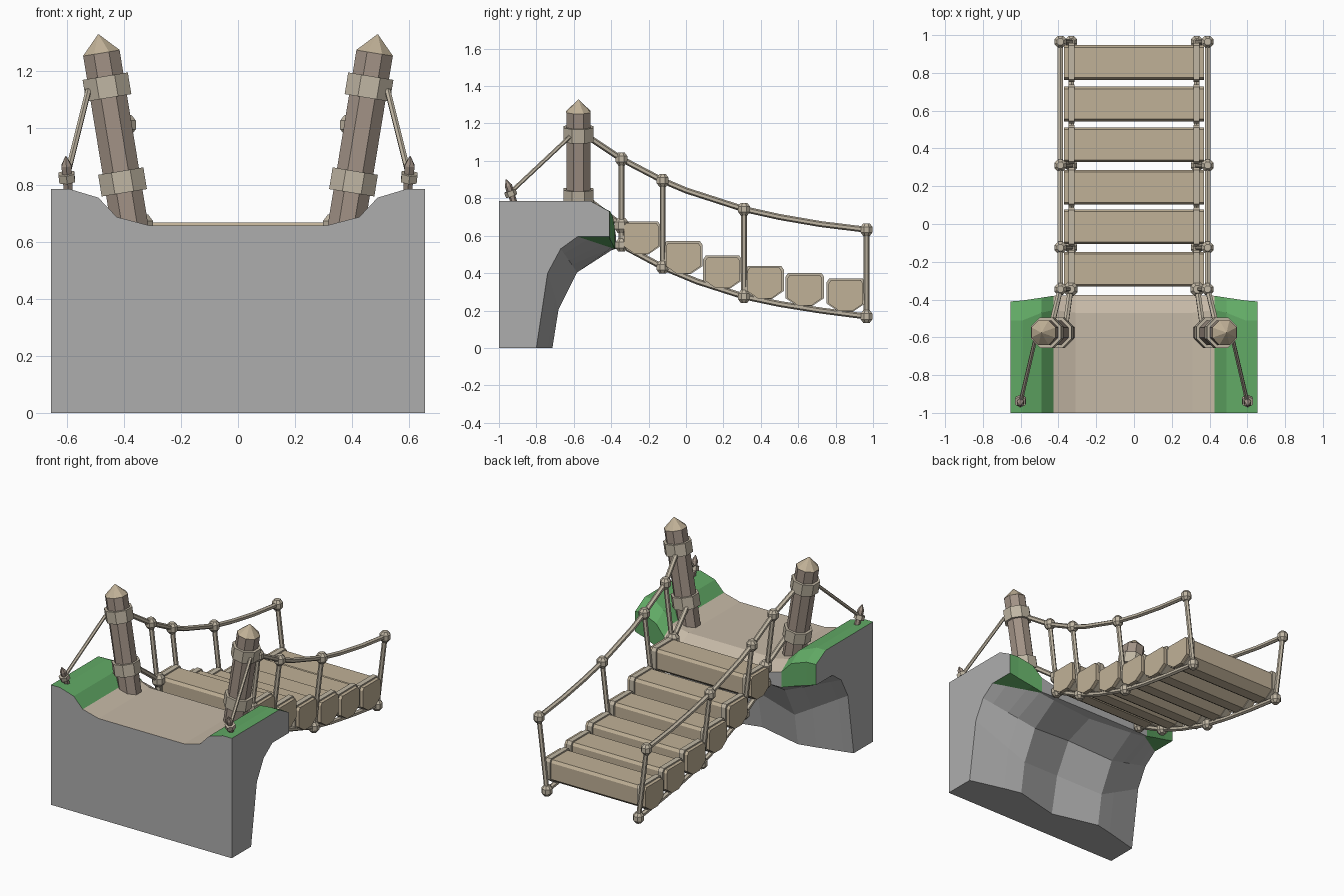
import bpy, math
from mathutils import Vector

if "Cube" in bpy.data.objects:
    bpy.data.objects.remove(bpy.data.objects["Cube"])


def material(name, r, g, b):
    m = bpy.data.materials.new(name)
    m.diffuse_color = (r, g, b, 1)
    m.use_nodes = True
    m.node_tree.nodes["Principled BSDF"].inputs["Base Color"].default_value = m.diffuse_color
    return m


ROCK = material("rock", .42, .42, .42)
GRASS = material("grass", .12, .40, .13)
PATH = material("path", .56, .48, .38)
WOOD = material("plank_wood", .53, .44, .31)
POST = material("post_wood", .36, .29, .24)
ROPE = material("rope", .53, .47, .37)


def make(name, verts, faces, mats, mirror=False):
    me = bpy.data.meshes.new(name)
    me.from_pydata([tuple(v) for v in verts], [], faces)
    for m in mats:
        me.materials.append(m)
    me.update()
    ob = bpy.data.objects.new(name, me)
    bpy.context.collection.objects.link(ob)
    if mirror:
        mod = ob.modifiers.new("mirror", 'MIRROR')
        mod.use_axis[0] = True
        mod.use_mirror_merge = False
    return ob


def tube(name, pts, radii, n, mat):
    """Faceted tube along points, mirrored to both sides of the bridge."""
    pts = [Vector(p) for p in pts]
    if not isinstance(radii, (list, tuple)):
        radii = [radii] * len(pts)
    verts, faces = [], []
    last = len(pts) - 1
    for i, p in enumerate(pts):
        t = (pts[min(i + 1, last)] - pts[max(i - 1, 0)]).normalized()
        u = (Vector((1, 0, 0)) - t * t.x).normalized()
        v = t.cross(u)
        for k in range(n):
            a = 2 * math.pi * (k + .5) / n
            verts.append(p + radii[i] * (math.cos(a) * u + math.sin(a) * v))
    for i in range(last):
        for k in range(n):
            k2 = (k + 1) % n
            faces.append((i * n + k, i * n + k2, (i + 1) * n + k2, (i + 1) * n + k))
    faces.append(tuple(reversed(range(n))))
    faces.append(tuple(last * n + k for k in range(n)))
    return make(name, verts, faces, [mat], True)


def knot(name, p, r=.034):
    x, y, z = p
    h = r * .45
    tube(name, [(x, y, z - r), (x, y, z - h), (x, y, z + h), (x, y, z + r)],
         [r * .55, r, r, r * .55], 8, ROPE)


def prism(name, profile, y, z, x0, x1, mat, mirror=False):
    n = len(profile)
    verts = [(x, y + a, z + b) for x in (x0, x1) for a, b in profile]
    faces = [(i, i + n, (i + 1) % n + n, (i + 1) % n) for i in range(n)]
    faces += [tuple(range(n)), tuple(reversed(range(n, 2 * n)))]
    return make(name, verts, faces, [mat], mirror)


# Cliff: side profiles (y, z) of the lip and rock face at key x positions
keys = {
    .655: [(-.58, .595), (-.67, .53), (-.74, .40), (-.80, 0)],
    .425: [(-.40, .535), (-.61, .445), (-.70, .27), (-.74, 0)],
    .30: [(-.40, .52), (-.58, .40), (-.68, .20), (-.712, 0)],
    0: [(-.43, .52), (-.63, .45), (-.74, .25), (-.79, 0)],
}
# x, top height, y of top break, lip y, lip bottom z
tops = [(.655, .785, -.51, -.41, .595), (.59, .785, -.51, -.405, .578),
        (.49, .755, -.47, -.39, .55), (.425, .687, -.455, -.38, .53),
        (.31, .657, -.47, -.375, .53), (0, .657, -.47, -.375, .53)]


def lower(x):
    ks = sorted(keys)
    for a, b in zip(ks, ks[1:]):
        if a <= x <= b:
            t = (x - a) / (b - a)
            return [tuple(Vector(p).lerp(Vector(q), t)) for p, q in zip(keys[a], keys[b])]


columns = [(-t[0],) + t[1:] for t in tops] + tops[-2::-1]
verts, faces, mats = [], [], []
for x, zt, yb, yl, zl in columns:
    prof = [(-1, zt), (yb, zt), (yl, zt - .055), (yl, zl)] + lower(abs(x)) + [(-1, 0)]
    verts += [(x, y, z) for y, z in prof]
N = 9
for c in range(len(columns) - 1):
    grassy = abs(columns[c][0] + columns[c + 1][0]) / 2 > .425
    for i in range(N):
        j = (i + 1) % N
        faces.append((c * N + i, c * N + j, (c + 1) * N + j, (c + 1) * N + i))
        mats.append((1 if i < 4 else 0) if grassy else (2 if i < 2 else 0))
end = (len(columns) - 1) * N
faces += [tuple(reversed(range(N))), tuple(end + i for i in range(N))]
mats += [0, 0]
for f in range(len(faces)):
    faces[f] = tuple(reversed(faces[f]))
cliff = make("cliff", verts, faces, [ROCK, GRASS, PATH])
for poly, m in zip(cliff.data.polygons, mats):
    poly.material_index = m


# Leaning posts with pointed caps and rope wraps
def axis(z):
    return (.405 + .164 * (z - .81), -.575, z)


tube("post", [axis(.56), axis(1.262)], .07, 8, POST)
tube("post_cap", [axis(1.262), axis(1.328)], [.071, .001], 8, WOOD)
for name, z in (("lower_wrap", .81), ("upper_wrap", 1.143)):
    tube(name, [axis(z - .038), axis(z + .038)], .087, 8, ROPE)

# Anchor stakes and stay ropes
tube("stake", [(.593, -.91, .75), (.602, -.95, .868), (.604, -.962, .9)],
     [.017, .02, .002], 6, POST)
tube("stake_wrap", [(.599, -.932, .812), (.602, -.942, .84)], .032, 6, ROPE)
tube("stay_rope", [(.525, -.62, 1.13), (.6, -.94, .83)], .011, 6, ROPE)

# Hand ropes, deck ropes and short ties to the posts
rail = [(-.345, 1.01), (-.125, .895), (0, .842), (.31, .742), (.5, .70), (.72, .662), (.965, .632)]
deck = [(-.345, .55), (-.125, .432), (.06, .355), (.31, .275), (.5, .235), (.72, .2), (.965, .168)]
tube("hand_rope", [(.43, -.51, 1.12)] + [(.39, y, z) for y, z in rail], .016, 6, ROPE)
tube("deck_rope", [(.332, y, z) for y, z in deck], .016, 6, ROPE)
tube("tie_rope", [(.36, -.52, .79), (.335, -.345, .655)], .016, 6, ROPE)
tube("tie_drop", [(.335, -.345, .655), (.332, -.345, .55)], .016, 6, ROPE)
knot("tie_knot", (.335, -.345, .655), .04)

# Hanger ropes with knots at both ends
for i in (0, 1, 3, 6):
    top, low = (.39, *rail[i]), (.332, *deck[i])
    tube("hanger", [low, top], .015, 6, ROPE)
    knot("hand_knot", top)
    knot("deck_knot", low)

# Planks with rope bands near their ends
plank = [(-.092, -.018), (-.08, 0), (.08, 0), (.092, -.018),
         (.092, -.125), (.035, -.165), (-.035, -.165), (-.092, -.125)]
band = [(a * 1.12, b * 1.07 + .009) for a, b in plank]
for y, z in ((-.24, .668), (-.015, .562), (.195, .484), (.42, .429), (.635, .391), (.855, .362)):
    prism("plank", plank, y, z, -.37, .37, WOOD)
    prism("plank_band", band, y, z, .315, .348, ROPE, True)
